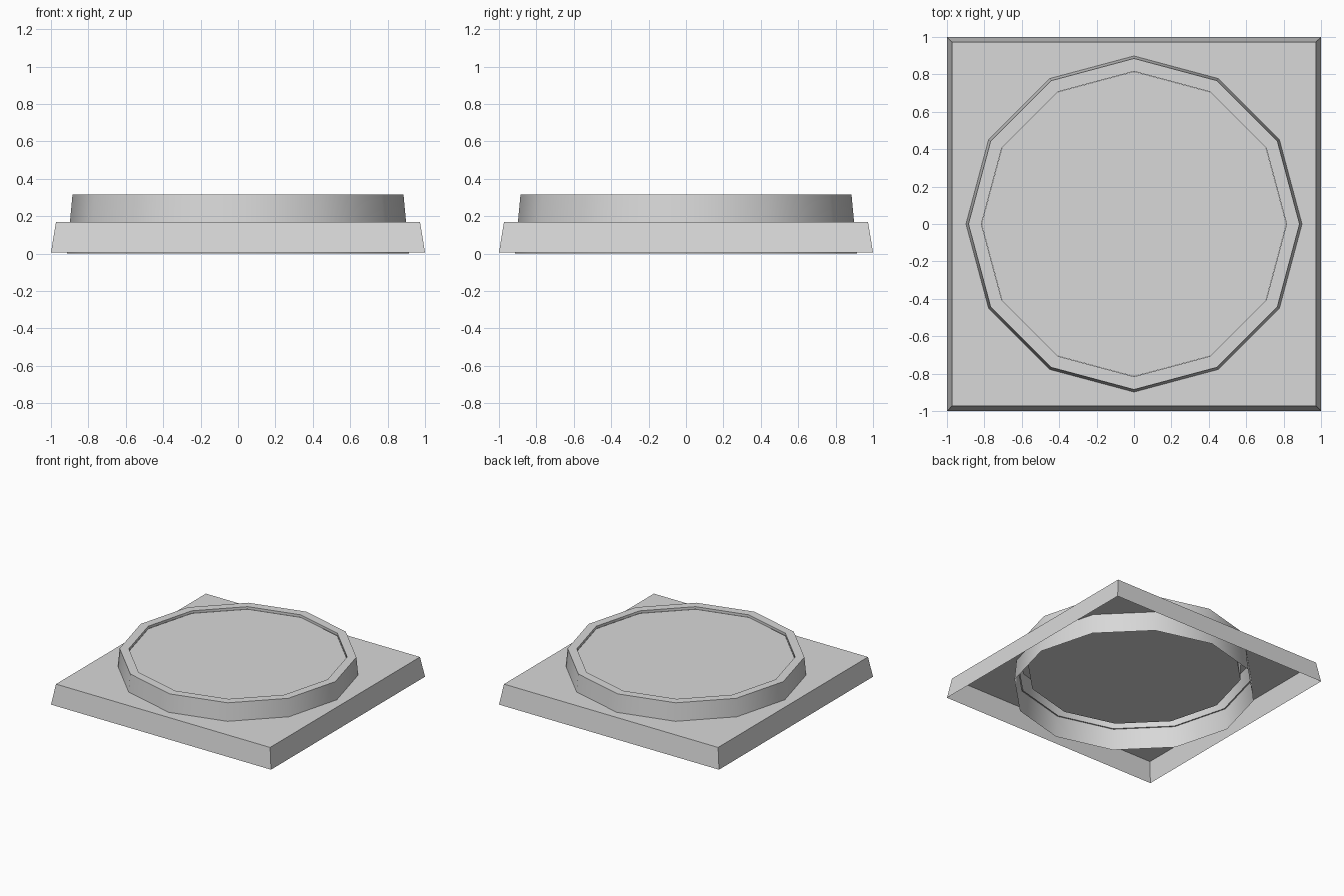
import bpy
import bmesh
import math

cube = bpy.data.objects.get("Cube")
if cube:
    bpy.data.objects.remove(cube, do_unlink=True)

SIDES = 12

# One stone grey for everything
grey = bpy.data.materials.new("stone_grey")
grey.use_nodes = True
colour = (0.69, 0.69, 0.69, 1)
grey.diffuse_color = colour
grey.node_tree.nodes["Principled BSDF"].inputs["Base Color"].default_value = colour


def ring(bm, radius, z, sides=SIDES, turn=0.0):
    """Regular polygon of vertices at height z."""
    steps = [turn + 2 * math.pi * i / sides for i in range(sides)]
    return [bm.verts.new((radius * math.cos(a), radius * math.sin(a), z)) for a in steps]


def bridge(bm, low, high):
    """Wall of quads between two equal rings."""
    n = len(low)
    for i in range(n):
        j = (i + 1) % n
        bm.faces.new((low[i], low[j], high[j], high[i]))


def finish(bm, name):
    """Turn the mesh into an object with smooth sides and sharp corners."""
    mesh = bpy.data.meshes.new(name)
    bm.to_mesh(mesh)
    bm.free()
    mesh.materials.append(grey)
    obj = bpy.data.objects.new(name, mesh)
    bpy.context.collection.objects.link(obj)
    bpy.ops.object.select_all(action='DESELECT')
    obj.select_set(True)
    bpy.context.view_layer.objects.active = obj
    bpy.ops.object.shade_smooth_by_angle(angle=math.radians(40))


# Square plinth: tapered open-bottomed shell whose top has a hole inside the drum
bm = bmesh.new()
root2 = math.sqrt(2)
foot = ring(bm, root2, 0.005, 4, math.pi / 4)
top = ring(bm, 0.973 * root2, 0.17, 4, math.pi / 4)
hole = ring(bm, 0.888, 0.17)
bridge(bm, foot, top)
per_side = SIDES // 4
for q in range(4):
    # Each top quarter joins one plinth corner to a quarter of the hole
    arc = [hole[(q * per_side + k) % SIDES] for k in range(per_side + 1)]
    for a, b in zip(arc, arc[1:]):
        bm.faces.new((top[q], b, a))
    bm.faces.new((top[q], top[(q + 1) % 4], arc[-1]))
finish(bm, "square_plinth")

# Round drum: tapered open wall, flat rim and short inner lip
bm = bmesh.new()
profile = [(0.914, 0.0), (0.885, 0.316), (0.816, 0.316), (0.816, 0.295)]
rings = [ring(bm, r, z) for r, z in profile]
for low, high in zip(rings, rings[1:]):
    bridge(bm, low, high)
finish(bm, "round_drum")

# Thick slab filling the drum, just below the rim
bm = bmesh.new()
slab_low = ring(bm, 0.815, 0.172)
slab_high = ring(bm, 0.815, 0.295)
bridge(bm, slab_low, slab_high)
bm.faces.new(slab_high)
bm.faces.new(slab_low[::-1])
finish(bm, "inset_slab")
